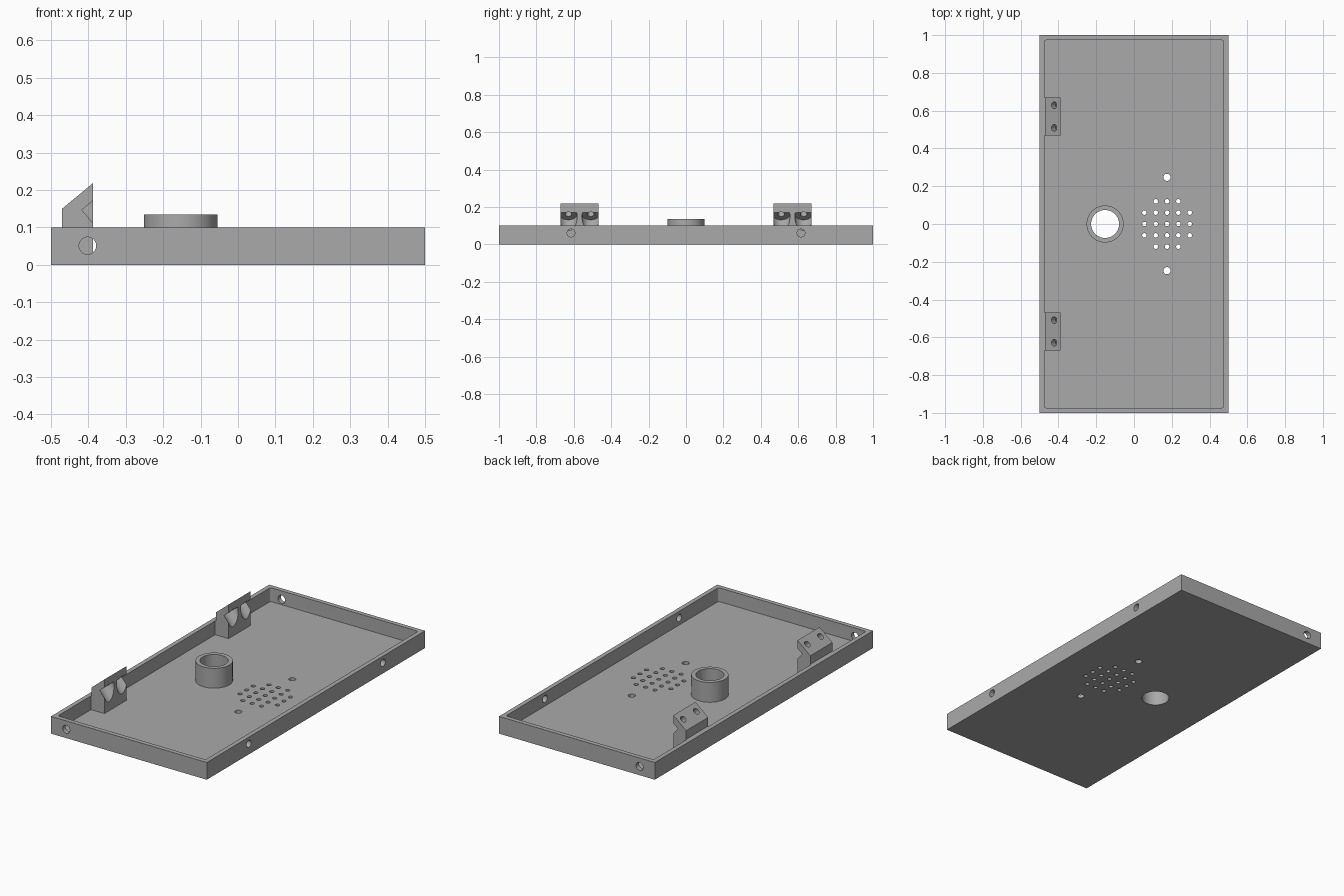
import bpy, bmesh, math
from mathutils import Vector, Matrix

if "Cube" in bpy.data.objects:
    bpy.data.objects.remove(bpy.data.objects["Cube"], do_unlink=True)

grey = bpy.data.materials.new("plain grey")
grey.use_nodes = True
COLOUR = (0.4, 0.4, 0.4, 1)
grey.diffuse_color = COLOUR
grey.node_tree.nodes["Principled BSDF"].inputs["Base Color"].default_value = COLOUR


def make(name, bm):
    bmesh.ops.recalc_face_normals(bm, faces=bm.faces)
    mesh = bpy.data.meshes.new(name)
    bm.to_mesh(mesh)
    bm.free()
    mesh.materials.append(grey)
    obj = bpy.data.objects.new(name, mesh)
    bpy.context.collection.objects.link(obj)
    return obj


def add_box(bm, low, high):
    low, high = Vector(low), Vector(high)
    m = Matrix.Translation((low + high) / 2) @ Matrix.Diagonal((*(high - low), 1))
    return bmesh.ops.create_cube(bm, size=1, matrix=m)["verts"]


def add_rod(bm, start, end, radius, sides=32):
    start, end = Vector(start), Vector(end)
    axis = end - start
    turn = axis.to_track_quat('Z', 'Y').to_matrix().to_4x4()
    bmesh.ops.create_cone(bm, cap_ends=True, segments=sides, radius1=radius, radius2=radius,
                          depth=axis.length, matrix=Matrix.Translation((start + end) / 2) @ turn)


def cut(obj, bm):
    """Subtract the shapes in bm from obj, then discard the cutter."""
    cutter = make("cutter", bm)
    cutter.hide_render = True
    mod = obj.modifiers.new("cut", 'BOOLEAN')
    mod.operation, mod.solver, mod.object = 'DIFFERENCE', 'EXACT', cutter
    bpy.ops.object.select_all(action='DESELECT')
    bpy.context.view_layer.objects.active = obj
    obj.select_set(True)
    bpy.ops.object.modifier_apply(modifier=mod.name)
    bpy.data.objects.remove(cutter, do_unlink=True)


def smooth(obj):
    bpy.ops.object.select_all(action='DESELECT')
    bpy.context.view_layer.objects.active = obj
    obj.select_set(True)
    bpy.ops.object.shade_smooth_by_angle(angle=math.radians(30))


FLOOR, RIM = 0.02, 0.1
BOSS_X, BORE = -0.153, 0.074

# Tray: a slab hollowed by a pocket with rounded corners
bm = bmesh.new()
add_box(bm, (-0.5, -1, 0), (0.5, 1, RIM))
tray = make("tray", bm)

bm = bmesh.new()
add_box(bm, (-0.474, -0.974, FLOOR), (0.474, 0.974, 0.2))
upright = [e for e in bm.edges if abs(e.verts[0].co.z - e.verts[1].co.z) > 0.1]
bmesh.ops.bevel(bm, geom=upright, offset=0.012, segments=4, profile=0.5, affect='EDGES')
cut(tray, bm)

# Floor holes: bore, speaker grille and its two fixing holes
bm = bmesh.new()
add_rod(bm, (BOSS_X, 0, -0.1), (BOSS_X, 0, RIM), BORE, 64)
for i in range(-2, 3):
    for j in range(-2, 3):
        if abs(i) + abs(j) < 4 and not (abs(i) == 2 and abs(j) == 2):
            if abs(j) < 2 or abs(i) < 2:
                x, y = 0.175 + i * 0.06, j * 0.06
                add_rod(bm, (x, y, -0.1), (x, y, RIM), 0.012, 20)
for side in (-1, 1):
    add_rod(bm, (0.175, side * 0.247, -0.1), (0.175, side * 0.247, RIM), 0.019, 24)
# Wall holes: one in each end, two in the long plain side
for side in (-1, 1):
    add_rod(bm, (-0.402, side * 0.9, 0.051), (-0.402, side * 1.1, 0.051), 0.023)
    add_rod(bm, (0.4, side * 0.615, 0.061), (0.6, side * 0.615, 0.061), 0.021)
cut(tray, bm)
smooth(tray)

# Round boss around the bore
bm = bmesh.new()
add_rod(bm, (BOSS_X, 0, FLOOR), (BOSS_X, 0, 0.135), 0.098, 64)
boss = make("boss", bm)
bm = bmesh.new()
add_rod(bm, (BOSS_X, 0, -0.1), (BOSS_X, 0, 0.3), BORE, 64)
cut(boss, bm)
smooth(boss)

# Mounting blocks: sloped top, with angled screw holes and wide head pockets
PROFILE = [(-0.48, FLOOR), (-0.388, FLOOR), (-0.388, 0.218),
           (-0.47, 0.15), (-0.47, RIM), (-0.48, RIM)]
slope = Vector((0.082, 0, 0.068)).normalized()
inward = Vector((slope.z, 0, -slope.x))
for side, label in ((-1, "front"), (1, "back")):
    centre = side * 0.569
    bm = bmesh.new()
    face = bm.faces.new([bm.verts.new((x, centre - 0.101, z)) for x, z in PROFILE])
    pushed = bmesh.ops.extrude_face_region(bm, geom=[face])["geom"]
    bmesh.ops.translate(bm, vec=(0, 0.202, 0),
                        verts=[v for v in pushed if isinstance(v, bmesh.types.BMVert)])
    block = make(label + "_mounting_block", bm)
    for radius, begin in ((0.047, 0.036), (0.018, -0.1)):
        bm = bmesh.new()
        for offset in (-0.06, 0.06):
            top = Vector((-0.423, centre + offset, 0.189))
            add_rod(bm, top + inward * begin, top + inward * 0.2, radius, 40)
        cut(block, bm)
    smooth(block)
